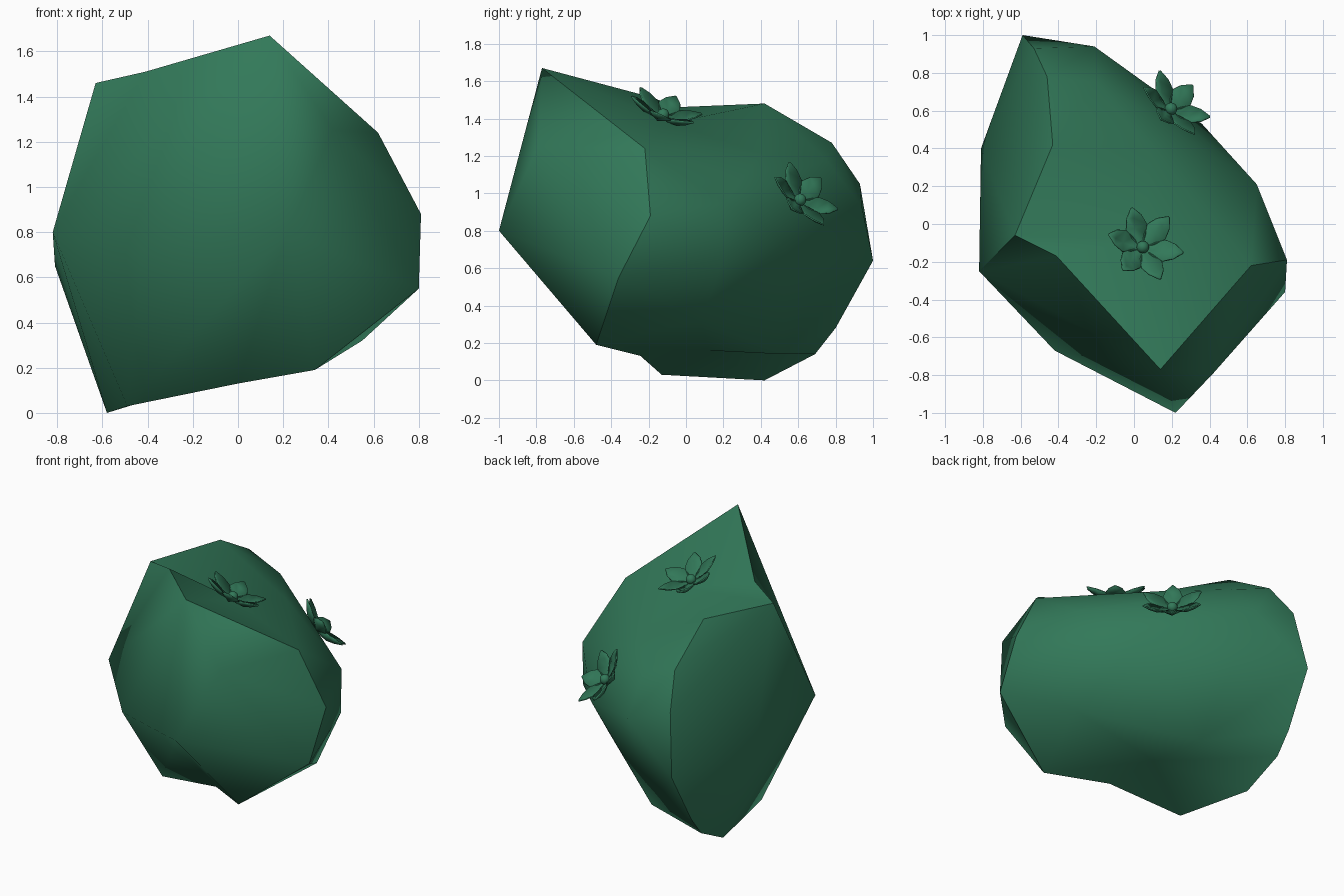
import bpy, bmesh
from math import cos, sin, pi
from mathutils import Vector
from mathutils.bvhtree import BVHTree

if "Cube" in bpy.data.objects:
    bpy.data.objects.remove(bpy.data.objects["Cube"], do_unlink=True)

# One mossy green for everything
green = bpy.data.materials.new("moss_green")
green.use_nodes = True
colour = (0.032, 0.19, 0.1, 1)
green.diffuse_color = colour
green.node_tree.nodes["Principled BSDF"].inputs["Base Color"].default_value = colour


def finish(bm, name):
    """Turn a bmesh into a coloured object with smooth faces."""
    for face in bm.faces:
        face.smooth = True
    mesh = bpy.data.meshes.new(name)
    bm.to_mesh(mesh)
    bm.free()
    mesh.materials.append(green)
    obj = bpy.data.objects.new(name, mesh)
    bpy.context.collection.objects.link(obj)
    return obj


# Boulder corners by name
corners = {
    "peak": (.14, -.77, 1.67), "shoulder": (.62, -.22, 1.24), "elbow": (.81, -.19, .88),
    "hip": (.8, -.36, .55), "heel": (.34, -.48, .19), "nose": (.22, -1, .8),
    "brow": (.42, -.79, 1.25), "jaw": (-.42, -.67, .7),
    "left_top": (-.63, -.06, 1.46), "left_a": (-.43, .42, 1.48), "left_b": (-.46, .78, 1.27),
    "left_c": (-.53, .93, 1.05), "left_d": (-.59, 1, .64), "left_e": (-.6, .8, .28),
    "left_f": (-.6, .69, .14), "left_g": (-.58, .42, 0), "toe": (-.49, -.13, .03),
    "cheek": (-.82, -.25, .8), "left_bulge": (-.81, .4, .65),
    "side_high": (.65, .21, .95), "side_low": (.65, .2, .65), "side_foot": (.55, .08, .32),
    "back_right": (.36, .53, .74), "back": (-.21, .94, .93), "back_top": (-.2, .75, 1.18),
    "back_mid": (.09, .4, 1.215), "under_a": (.1, .36, .21), "under_b": (-.1, .52, .14),
}
bm = bmesh.new()
verts = {name: bm.verts.new(co) for name, co in corners.items()}
hull = bmesh.ops.convex_hull(bm, input=bm.verts)
spare = {g for g in hull["geom_interior"] + hull["geom_unused"]
         if isinstance(g, bmesh.types.BMVert)}
bmesh.ops.delete(bm, geom=list(spare), context="VERTS")


def pick(names):
    return [verts[n] for n in names.split() if verts[n].is_valid]


def dent(names, point):
    """Replace the faces among some corners by a fan around a sunken point."""
    ring = set(pick(names))
    chosen = [f for f in bm.faces if ring.issuperset(f.verts)]
    bmesh.ops.delete(bm, geom=chosen, context="FACES")
    rim = [e for e in bm.edges if e.is_boundary]
    middle = bm.verts.new(point)
    for edge in rim:
        bm.faces.new((*edge.verts, middle))


def notch(name, a, b, point):
    """Bend the edge between two corners through a new corner."""
    edge = bm.edges.get((verts[a], verts[b]))
    verts[name] = bmesh.utils.edge_split(edge, verts[a], 0.5)[1]
    verts[name].co = point


dent("peak shoulder left_top left_a back_mid", (.05, -.08, 1.375))
dent("heel toe left_g left_f side_foot under_a under_b", (-.06, .12, .16))
notch("notch", "heel", "toe", (0, -.24, .13))
notch("crest", "left_top", "peak", (-.41, -.17, 1.51))
bmesh.ops.triangulate(bm, faces=bm.faces)
bmesh.ops.recalc_face_normals(bm, faces=bm.faces)

# Hard rims round the front and the left side
for names in ("cheek left_top crest peak shoulder elbow hip heel notch toe",
              "left_top left_a left_b left_c left_d left_e left_f left_g toe"):
    chain = pick(names)
    for a, b in zip(chain, chain[1:]):
        edge = bm.edges.get((a, b))
        if edge:
            edge.smooth = False
surface = BVHTree.FromBMesh(bm)
finish(bm, "boulder")


def flower(name, near, normal, turn):
    """Six cupped, pointed petals round a small button."""
    normal = Vector(normal).normalized()
    base = surface.find_nearest(Vector(near))[0] + normal * 0.008
    frame = normal.to_track_quat("Z", "Y")

    # Petals: rows of left edge, midrib and right edge from centre to tip
    rows = [(0, 0, 0), (.06, .04, 0), (.11, .06, .012), (.16, .042, .04), (.205, .003, .075)]
    bm = bmesh.new()
    for i in range(6):
        a = turn + i * pi / 3
        out, side = Vector((cos(a), sin(a), 0)), Vector((-sin(a), cos(a), 0))
        previous = None
        for r, w, h in rows:
            row = [bm.verts.new(base + frame @ (out * r + side * w * s
                                                + Vector((0, 0, h + abs(s) * w * .5))))
                   for s in (-1, 0, 1)]
            if previous:
                for k in range(2):
                    bm.faces.new((previous[k], row[k], row[k + 1], previous[k + 1]))
            previous = row
    bmesh.ops.remove_doubles(bm, verts=bm.verts, dist=0.0005)
    petals = finish(bm, name + "_petals")
    petals.modifiers.new("thickness", "SOLIDIFY").thickness = 0.008

    # Button
    bm = bmesh.new()
    bmesh.ops.create_uvsphere(bm, u_segments=16, v_segments=10, radius=0.033)
    bmesh.ops.translate(bm, verts=bm.verts, vec=base + normal * 0.015)
    finish(bm, name + "_button")


flower("top_flower", (.04, -.13, 1.4), (.33, .38, 1), pi / 2)
flower("back_flower", (.17, .58, .94), (.55, .6, .6), pi / 2)
